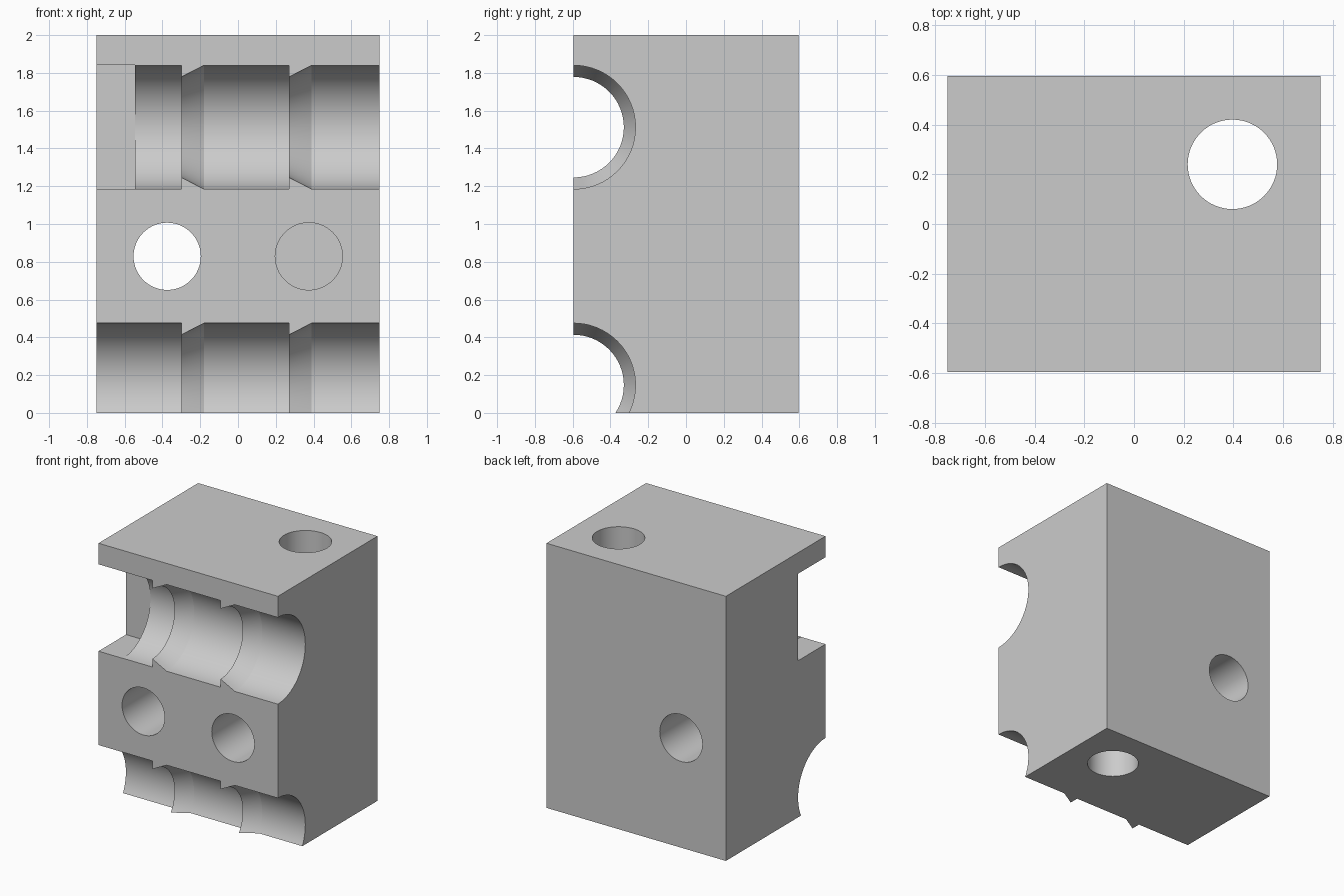
import bpy, bmesh
from math import cos, sin, pi, radians

cube = bpy.data.objects.get("Cube")
if cube:
    bpy.data.objects.remove(cube, do_unlink=True)

HX, HY, HZ = 0.75, 0.595, 2.0      # half width, half depth, height
R, R_NECK = 0.3275, 0.266          # groove radius and rib radius
SIDES = 64

grey = bpy.data.materials.new("plain grey")
grey.use_nodes = True
colour = (0.6, 0.6, 0.6, 1)
grey.diffuse_color = colour
grey.node_tree.nodes["Principled BSDF"].inputs["Base Color"].default_value = colour


def finish(name, bm):
    # Make every solid face outward
    bm.normal_update()
    bmesh.ops.recalc_face_normals(bm, faces=bm.faces[:])
    if bm.calc_volume(signed=True) < 0:
        bmesh.ops.reverse_faces(bm, faces=bm.faces[:])
    mesh = bpy.data.meshes.new(name)
    bm.to_mesh(mesh)
    bm.free()
    mesh.materials.append(grey)
    ob = bpy.data.objects.new(name, mesh)
    bpy.context.scene.collection.objects.link(ob)
    return ob


def box(name, lo, hi):
    bm = bmesh.new()
    bmesh.ops.create_cube(bm, size=1)
    for v in bm.verts:
        v.co = [a + (b - a) * (c + 0.5) for a, b, c in zip(lo, hi, v.co)]
    return finish(name, bm)


def lathe(name, profile, place):
    """Closed solid of revolution; place maps (along, u, v) to a point."""
    bm = bmesh.new()
    rings = []
    for along, r in profile:
        rings.append([bm.verts.new(place(along, r * cos(2 * pi * i / SIDES), r * sin(2 * pi * i / SIDES)))
                      for i in range(SIDES)])
    for a, b in zip(rings, rings[1:]):
        for i in range(SIDES):
            j = (i + 1) % SIDES
            bm.faces.new((a[i], a[j], b[j], b[i]))
    bm.faces.new(rings[0][::-1])
    bm.faces.new(rings[-1])
    return finish(name, bm)


def groove(name, z):
    # Two sawtooth ribs: a sharp step, then a taper back to full radius
    profile = [(-HX - 0.1, R)]
    for x in (-0.30, 0.27):
        profile += [(x, R), (x, R_NECK), (x + 0.12, R)]
    profile.append((HX + 0.1, R))
    return lathe(name, profile, lambda a, u, v: (a, u - HY, z + v))


def bore(name, x, y_end):
    return lathe(name, [(-HY - 0.1, 0.178), (y_end, 0.178)],
                 lambda a, u, v: (x + u, a, 0.829 + v))


block = box("block", (-HX, -HY, 0), (HX, HY, HZ))

Z_UPPER, Z_LOWER = 1.5125, 0.1475
E = 0.001
cutters = [
    groove("upper_groove_cutter", Z_UPPER),
    groove("lower_groove_cutter", Z_LOWER),
    # Square pocket at one end of the upper groove
    box("pocket_cutter", (-HX - 0.2, -HY - 0.2, Z_UPPER - R - E),
        (-0.545, -HY + R + E, Z_UPPER + R + E)),
    # Through hole and blind hole in the front
    bore("through_hole_cutter", -0.375, HY + 0.1),
    bore("blind_hole_cutter", 0.375, -0.1),
    # Vertical hole
    lathe("vertical_hole_cutter", [(-0.1, 0.18), (HZ + 0.1, 0.18)],
          lambda a, u, v: (0.396 + u, 0.24 + v, a)),
]

bpy.ops.object.select_all(action='DESELECT')
block.select_set(True)
bpy.context.view_layer.objects.active = block
for cutter in cutters:
    cutter.hide_render = True
    mod = block.modifiers.new(cutter.name, 'BOOLEAN')
    mod.operation = 'DIFFERENCE'
    mod.solver = 'EXACT'
    mod.object = cutter
    bpy.ops.object.modifier_apply(modifier=mod.name)
    bpy.data.objects.remove(cutter, do_unlink=True)

bpy.ops.object.shade_smooth_by_angle(angle=radians(20))
